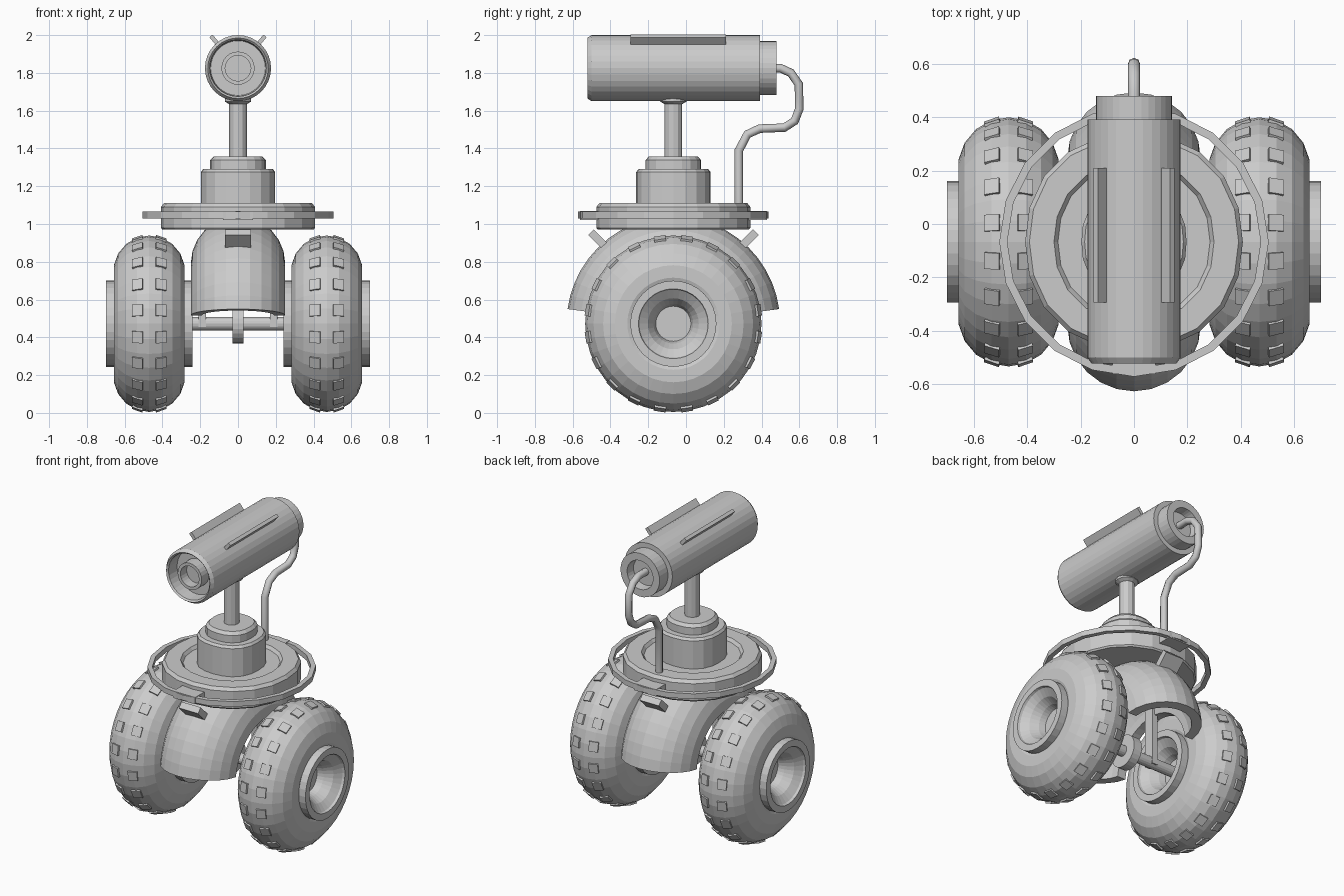
import bpy, bmesh
from math import pi, sin, cos, radians
from mathutils import Matrix, Vector

if "Cube" in bpy.data.objects:
    bpy.data.objects.remove(bpy.data.objects["Cube"])

YC = -0.067   # body centre in y
WZ = 0.472    # axle height


def finish(bm, name, smooth=False):
    bmesh.ops.remove_doubles(bm, verts=bm.verts, dist=1e-5)
    bmesh.ops.recalc_face_normals(bm, faces=bm.faces)
    me = bpy.data.meshes.new(name)
    bm.to_mesh(me)
    bm.free()
    ob = bpy.data.objects.new(name, me)
    bpy.context.collection.objects.link(ob)
    return ob


def lathe(name, prof, centre, axis='z', n=24, closed=False, a0=0.0, a1=2 * pi, power=2.0):
    """Revolve (radius, height) points round an axis; power > 2 squares the circle off."""
    bm = bmesh.new()
    full = abs(a1 - a0 - 2 * pi) < 1e-6
    rows = []
    for i in range(n if full else n + 1):
        a = a0 + (a1 - a0) * i / n
        k = (abs(cos(a)) ** power + abs(sin(a)) ** power) ** (-1 / power)
        row = []
        for r, h in prof:
            c, s = r * k * cos(a), r * k * sin(a)
            p = {'x': (h, c, s), 'y': (c, h, s), 'z': (c, s, h)}[axis]
            row.append(bm.verts.new(Vector(p) + Vector(centre)))
        rows.append(row)
    m = len(prof)
    for i in range(n):
        A, B = rows[i], rows[(i + 1) % len(rows)]
        for j in range(m if closed else m - 1):
            q = (j + 1) % m
            bm.faces.new((A[j], A[q], B[q], B[j]))
    if not full:
        bm.faces.new(rows[0])
        bm.faces.new(rows[-1])
    bmesh.ops.dissolve_degenerate(bm, dist=1e-6, edges=bm.edges)
    return finish(bm, name)


def add_box(bm, size, matrix):
    bmesh.ops.create_cube(bm, size=1, matrix=matrix @ Matrix.Diagonal((*size, 1)))


def box(name, size, loc, rot=Matrix()):
    bm = bmesh.new()
    add_box(bm, size, Matrix.Translation(loc) @ rot)
    return finish(bm, name)


# wheels: round tyre, tread blocks, dished hub
for side, s in (("left", -1), ("right", 1)):
    c = (s * 0.47, YC, WZ)
    tyre = [(0.277 + 0.19 * cos(2 * pi * i / 18), 0.19 * sin(2 * pi * i / 18)) for i in range(18)]
    lathe(side + "_tyre", tyre, c, 'x', 36, closed=True)
    bm = bmesh.new()
    for i in range(20):
        for dx in (-0.06, 0.06):
            m = (Matrix.Translation(c) @ Matrix.Rotation(2 * pi * (i + 0.5) / 20, 4, 'X')
                 @ Matrix.Translation((dx, 0, 0.449)) @ Matrix.Rotation(dx * 5.5, 4, 'Y'))
            add_box(bm, (0.058, 0.062, 0.026), m)
    finish(bm, side + "_tread_blocks")
    half = [(0, 0.09), (0.093, 0.09), (0.105, 0.13), (0.135, 0.18), (0.18, 0.215),
            (0.185, 0.23), (0.228, 0.23)]
    lathe(side + "_hub", half + [(r, -h) for r, h in reversed(half)], c, 'x', 32)

# axle with centre disc and hanging struts
lathe("axle", [(0, -0.4), (0.035, -0.4), (0.035, 0.4), (0, 0.4)], (0, YC, WZ), 'x', 16)
lathe("axle_disc", [(0, -0.03), (0.105, -0.03), (0.105, 0.03), (0, 0.03)], (0, YC, WZ), 'x', 24)
for side, s in (("left", -1), ("right", 1)):
    box(side + "_axle_strut", (0.04, 0.07, 0.4), (s * 0.19, YC, 0.65))

# fender: curved shell arching over the axle
arc = [-pi / 2 + pi * i / 12 for i in range(13)]
shell = [(0.315 + 0.25 * cos(a), 0.25 * sin(a)) for a in arc]
shell += [(0.315 + 0.19 * cos(a), 0.19 * sin(a)) for a in reversed(arc)]
lathe("fender", shell, (0, YC, 0.475), 'x', 22, closed=True, a0=radians(7.6), a1=radians(172.4))

# brackets on the fender and tabs holding the bumper ring, front and back
for end, s in (("front", -1), ("back", 1)):
    box(end + "_fender_bracket", (0.14, 0.16, 0.042), (0, YC + s * 0.38, 0.9),
        Matrix.Rotation(s * radians(45), 4, 'X'))
    box(end + "_ring_tab", (0.16, 0.17, 0.045), (0, YC + s * 0.41, 1.045))

# platform and bumper ring
lathe("platform", [(0, 0.97), (0.4, 0.97), (0.408, 0.98), (0.408, 1.09), (0.392, 1.11), (0.3, 1.11),
                   (0.285, 1.09), (0, 1.09)], (0, YC, 0), 'z', 20, power=2.15)
lathe("bumper_ring", [(0.475, 1.03), (0.505, 1.03), (0.505, 1.065), (0.475, 1.065)],
      (0, YC, 0), 'z', 20, closed=True)

# turret base in two steps, then the post
lathe("turret_base", [(0, 1.08), (0.197, 1.08), (0.197, 1.275), (0.185, 1.29), (0, 1.29)],
      (0, YC, 0), 'z', 20, power=2.4)
lathe("turret_cap", [(0, 1.28), (0.147, 1.28), (0.147, 1.338), (0.13, 1.357), (0, 1.357)],
      (0, YC, 0), 'z', 20, power=2.4)
lathe("post", [(0, 1.35), (0.047, 1.35), (0.047, 1.635), (0.07, 1.648), (0.07, 1.67), (0, 1.67)],
      (0, YC, 0), 'z', 12)

# camera body with recessed front and back, and the lens tube
BC = (0, 0, 1.825)
lathe("camera_body", [(0, -0.43), (0.145, -0.43), (0.15, -0.512), (0.16, -0.522), (0.175, -0.5),
                      (0.175, 0.392), (0.143, 0.392), (0.143, 0.48), (0.095, 0.48), (0.09, 0.42),
                      (0, 0.42)], BC, 'y', 32)
lathe("lens_tube", [(0, -0.44), (0.068, -0.44), (0.068, -0.505), (0.088, -0.505), (0.088, -0.42),
                    (0, -0.42)], BC, 'y', 24)

# top fins
for side, s in (("left", -1), ("right", 1)):
    rot = Matrix.Rotation(s * radians(40), 4, 'Y')
    p = Vector(BC) + rot @ Vector((0, -0.042, 0.19))
    box(side + "_fin", (0.022, 0.505, 0.065), p, rot)

# cable from the back of the camera down to the platform
path = [(0.41, 1.825), (0.5, 1.825), (0.555, 1.8), (0.597, 1.74), (0.6, 1.61), (0.575, 1.545),
        (0.52, 1.51), (0.39, 1.505), (0.325, 1.475), (0.28, 1.39), (0.28, 1.09)]
cu = bpy.data.curves.new("cable", 'CURVE')
cu.dimensions = '3D'
cu.bevel_depth = 0.023
cu.bevel_resolution = 2
cu.use_fill_caps = True
sp = cu.splines.new('POLY')
sp.points.add(len(path) - 1)
for pt, (y, z) in zip(sp.points, path):
    pt.co = (0, y, z, 1)
bpy.context.collection.objects.link(bpy.data.objects.new("cable", cu))
